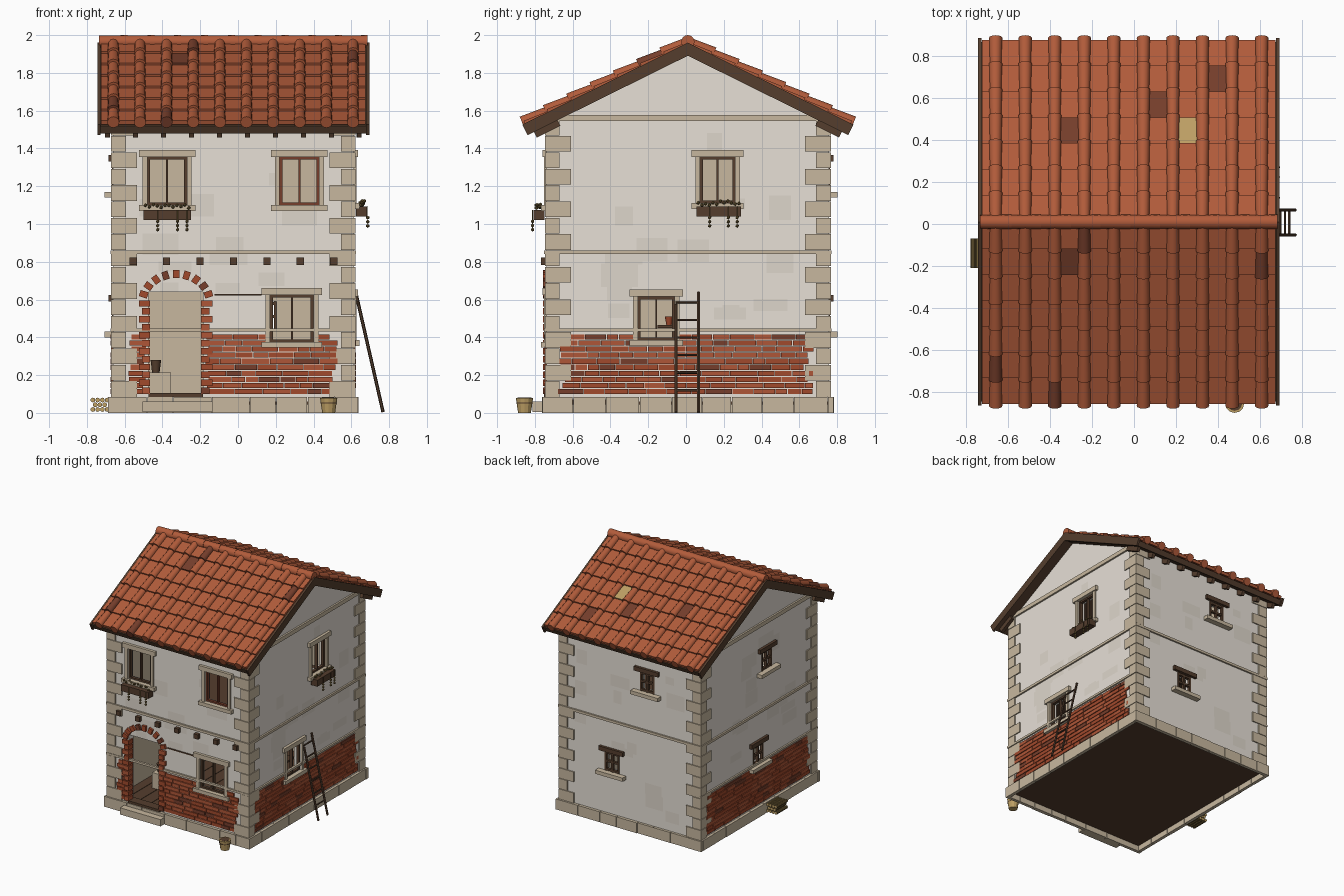
import bpy, bmesh, math, random
from mathutils import Matrix, Vector

random.seed(4)
if "Cube" in bpy.data.objects:
    bpy.data.objects.remove(bpy.data.objects["Cube"])

# Materials (stone stays last: the wall lining picks the last slot)
PALETTE = {"plaster": "E6DFD5", "plaster_patch": "DDD5CA", "brick": "A04B30", "dark_clay": "75402F",
           "roof_clay": "B05C3D", "dark_wood": "554031", "pale_wood": "BC9E64",
           "dry_leaf": "72603A", "light_brick": "AD573A", "stone": "C6B69D"}
MATS = []
for name, code in PALETTE.items():
    rgb = [(int(code[i:i + 2], 16) / 255) ** 2.2 for i in (0, 2, 4)]
    m = bpy.data.materials.new(name)
    m.use_nodes = True
    m.diffuse_color = (*rgb, 1)
    bsdf = m.node_tree.nodes["Principled BSDF"]
    bsdf.inputs["Base Color"].default_value = (*rgb, 1)
    bsdf.inputs["Roughness"].default_value = 0.9
    MATS.append(m)
PLASTER, PATCH, BRICK, DARK, TILE, WOOD, PALE, LEAF, LIGHT, STONE = range(len(MATS))

CX, CY, HX, HY = -0.025, 0.01, 0.638, 0.748
EAVE, APEX = 1.55, 1.92
CENTRE = Matrix.Translation((CX, CY, 0))


def finish(name, bm, smooth=False):
    mesh = bpy.data.meshes.new(name)
    bm.to_mesh(mesh)
    bm.free()
    for m in MATS:
        mesh.materials.append(m)
    ob = bpy.data.objects.new(name, mesh)
    bpy.context.collection.objects.link(ob)
    if smooth:
        bpy.ops.object.select_all(action='DESELECT')
        ob.select_set(True)
        bpy.context.view_layer.objects.active = ob
        bpy.ops.object.shade_smooth_by_angle(angle=math.radians(40))
    return ob


def paint(verts, mat):
    for f in {f for v in verts for f in v.link_faces}:
        f.material_index = mat


def box(bm, lo, hi, mat, M=Matrix()):
    lo, hi = Vector(lo), Vector(hi)
    T = M @ Matrix.Translation((lo + hi) / 2) @ Matrix.Diagonal((*(hi - lo), 1))
    paint(bmesh.ops.create_cube(bm, size=1, matrix=T)["verts"], mat)


def rod(bm, a, b, r1, r2, mat, M=Matrix(), seg=12):
    a, b = Vector(a), Vector(b)
    T = M @ Matrix.Translation((a + b) / 2) @ (b - a).to_track_quat('Z', 'Y').to_matrix().to_4x4()
    res = bmesh.ops.create_cone(bm, cap_ends=True, segments=seg, radius1=r1, radius2=r2,
                                depth=(b - a).length, matrix=T)
    paint(res["verts"], mat)


# Wall frames: local x along the wall, local y inward, z up
def frame(turn, depth):
    return CENTRE @ Matrix.Rotation(turn * math.pi / 2, 4, 'Z') @ Matrix.Translation((0, -depth, 0))


DOOR = (-0.45, -0.16, 0.09, 0.64)
SMALL = 0.065
WALLS = {  # frame, half length, large windows (u0, u1, z0, z1, frame colour), small windows (u, z)
    "front": (frame(0, HY), HX, [(-0.455, -0.245, 1.1, 1.355, WOOD), (0.245, 0.455, 1.1, 1.355, DARK),
                                 (0.195, 0.425, 0.375, 0.625, WOOD)], []),
    "left": (frame(1, HX), HY, [(0.065, 0.25, 1.11, 1.355, WOOD), (-0.265, -0.07, 0.385, 0.615, WOOD)], []),
    "back": (frame(2, HY), HX, [], [(0.155, 1.18), (-0.165, 0.44)]),
    "right": (frame(3, HX), HY, [], [(0.11, 1.18), (0.0, 0.44)]),
}


def inside(u, z, rects):
    return any(r[0] < u < r[1] and r[2] < z < r[3] for r in rects)


def wall_panel(name, M, half, holes, patches, gable):
    bm = bmesh.new()
    cuts = holes + patches
    us = sorted({-half, half, *[c[0] for c in cuts], *[c[1] for c in cuts]})
    zs = sorted({0.06, EAVE, *[c[2] for c in cuts], *[c[3] for c in cuts]})

    def face(pts, mat):
        bm.faces.new([bm.verts.new(M @ Vector((u, 0, z))) for u, z in pts]).material_index = mat
    for u0, u1 in zip(us, us[1:]):
        for z0, z1 in zip(zs, zs[1:]):
            u, z = (u0 + u1) / 2, (z0 + z1) / 2
            if not inside(u, z, holes):
                mat = PATCH if inside(u, z, patches) else PLASTER
                face([(u0, z0), (u1, z0), (u1, z1), (u0, z1)], mat)
    if gable:
        face([(-half, EAVE), (half, EAVE), (0, APEX)], PLASTER)
    bmesh.ops.remove_doubles(bm, verts=bm.verts, dist=1e-5)
    ob = finish(name, bm)
    sol = ob.modifiers.new("thickness", 'SOLIDIFY')
    sol.thickness, sol.offset, sol.material_offset = 0.06, -1, len(MATS)


def large_window(bm, M, u0, u1, z0, z1, mat):
    for a, b in ((u0 - 0.025, u0), (u1, u1 + 0.025)):
        box(bm, (a, -0.014, z0), (b, 0.03, z1), STONE, M)
    box(bm, (u0 - 0.045, -0.022, z1), (u1 + 0.045, 0.03, z1 + 0.037), STONE, M)
    box(bm, (u0 - 0.045, -0.03, z0 - 0.03), (u1 + 0.045, 0.03, z0), STONE, M)
    for a, b in ((u0, u0 + 0.015), (u1 - 0.015, u1), ((u0 + u1) / 2 - 0.005, (u0 + u1) / 2 + 0.005)):
        box(bm, (a, 0.005, z0), (b, 0.03, z1), mat, M)
    for z in (z0, z1 - 0.014):
        box(bm, (u0, 0.006, z), (u1, 0.029, z + 0.014), mat, M)


def small_window(bm, M, u, z):
    box(bm, (u - 0.11, -0.022, z + 0.15), (u + 0.11, 0.03, z + 0.185), WOOD, M)
    box(bm, (u - 0.125, -0.045, z - 0.04), (u + 0.125, 0.03, z - 0.01), STONE, M)
    for du in (-0.058, 0, 0.058):
        box(bm, (u + du - 0.008, -0.004, z - 0.01), (u + du + 0.008, 0.02, z + 0.15), WOOD, M)
    for dz in (0, 0.07, 0.138):
        box(bm, (u - SMALL, -0.003, z + dz - 0.008), (u + SMALL, 0.019, z + dz + 0.008), WOOD, M)


def clear(u0, u1, z0, z1, holes, pad):
    return not any(u1 > h[0] - pad and u0 < h[1] + pad and z1 > h[2] - pad and z0 < h[3] + pad for h in holes)


def brick_colour():
    return random.choices((BRICK, LIGHT, DARK), (6, 3, 1))[0]


# Walls, windows, brick courses, belts and plinth
plinth, belts = bmesh.new(), bmesh.new()
for side, (M, half, large, small) in WALLS.items():
    gable = side in ("left", "right")
    holes = [w[:4] for w in large] + [(u - SMALL, u + SMALL, z - 0.01, z + 0.15) for u, z in small]
    if side == "front":
        holes.append(DOOR)
    patches = []
    for i in range(14):
        u, z = random.uniform(-half + 0.1, half - 0.3), random.uniform(0.15 if side == "back" else 0.47, 1.38)
        patches.append((u, u + random.uniform(0.07, 0.2), z, z + random.uniform(0.05, 0.13)))
    wall_panel(side + "_wall", M, half, holes, patches, gable)

    bm = bmesh.new()
    for w in large:
        large_window(bm, M, *w)
    for w in small:
        small_window(bm, M, *w)
    finish(side + "_windows", bm)

    box(belts, (-half - 0.012, -0.013, 0.84), (half + 0.012, 0.02, 0.86), STONE, M)
    if side != "back":
        box(belts, (-half - 0.012, -0.013, 0.43), (half + 0.012, 0.005, 0.447), STONE, M)
        bm = bmesh.new()
        for row in range(10):
            z, u = 0.1 + row * 0.032, -half + random.uniform(0.06, 0.1)
            stop = half - random.uniform(0.08, 0.12)
            while u < stop - 0.02:
                w = min(random.uniform(0.06, 0.15), stop - u)
                while w > 0.02 and not clear(u, u + w, z, z + 0.027, holes, 0.012):
                    w -= 0.01
                if w > 0.02:
                    box(bm, (u, -random.uniform(0.007, 0.011), z), (u + w, 0.01, z + 0.027), brick_colour(), M)
                u += max(w, 0.01) + 0.003
        finish(side + "_bricks", bm)
    if gable:
        box(belts, (-half, -0.014, 1.545), (half, 0.02, 1.578), STONE, M)

    end = half + (0.025 if not gable else -0.005)
    u = -end
    while u < end:
        stop = u + random.uniform(0.13, 0.21)
        stop = end if end - stop < 0.08 else stop
        box(plinth, (u, -random.uniform(0.02, 0.025), 0), (stop - 0.004, 0.005, 0.085), STONE, M)
        u = stop
finish("plinth_blocks", plinth)
finish("belt_courses", belts)

# Corner stones, alternating long and short
bm = bmesh.new()
for sx in (-1, 1):
    for sy in (-1, 1):
        for row in range(17):
            lx, ly = (0.137, 0.078) if row % 2 == 0 else (0.078, 0.137)
            x, y, z = sx * (HX + 0.009), sy * (HY + 0.009), 0.085 + row * 0.0865
            xs, ys = sorted((x, x - sx * lx)), sorted((y, y - sy * ly))
            box(bm, (xs[0], ys[0], z), (xs[1], ys[1], z + 0.0825), STONE, CENTRE)
finish("corner_stones", bm)

# Floors
bm = bmesh.new()
box(bm, (-HX, -HY, 0.045), (HX, HY, 0.07), WOOD, CENTRE)
for i in range(12):
    box(bm, (-0.6 + i * 0.1, -0.71, 0.06), (-0.504 + i * 0.1, 0.71, 0.088), WOOD, CENTRE)
box(bm, (-0.6, -0.71, 0.81), (0.6, 0.71, 0.84), WOOD, CENTRE)
finish("floors", bm)

# Doorway: jamb bricks, arch, threshold, step
F = WALLS["front"][0]
bm = bmesh.new()
for i in range(12):
    w, z = (0.05 if i % 2 else 0.033), 0.1 + i * 0.042
    box(bm, (DOOR[0] - w, -0.018, z), (DOOR[0] + 0.01, 0.04, z + 0.034), brick_colour(), F)
    box(bm, (DOOR[1] - 0.01, -0.018, z), (DOOR[1] + w, 0.04, z + 0.034), brick_colour(), F)
for i in range(9):
    t = math.radians(18 + i * 18)
    A = F @ Matrix.Translation((-0.303 + 0.18 * math.cos(t), 0, 0.58 + 0.155 * math.sin(t)))
    A = A @ Matrix.Rotation(-t, 4, 'Y')
    box(bm, (-0.022, -0.02, -0.017), (0.022, 0.02, 0.017), DARK if i % 4 == 1 else BRICK, A)
box(bm, (DOOR[0], -0.015, 0.085), (DOOR[1], 0.06, 0.104), WOOD, F)
box(bm, (-0.48, -0.075, 0.005), (-0.11, 0, 0.06), STONE, F)
finish("doorway", bm)

# Beam ends and rail on the front
bm = bmesh.new()
for i in range(7):
    u = -0.53 + i * 0.177
    box(bm, (u - 0.019, -0.03, 0.784), (u + 0.019, 0.02, 0.822), WOOD, F)
box(bm, (-0.1, -0.008, 0.622), (0.15, 0.01, 0.63), WOOD, F)
finish("beam_ends", bm)

# Indoor block, pot and shelf
bm = bmesh.new()
box(bm, (-0.45, 0.3, 0.088), (-0.33, 0.5, 0.215), STONE, F)
rod(bm, (-0.41, 0.35, 0.215), (-0.41, 0.35, 0.28), 0.02, 0.028, WOOD, F)
box(bm, (0.45, -0.16, 0.45), (0.57, -0.06, 0.465), WOOD, CENTRE)
rod(bm, (0.51, -0.1, 0.465), (0.51, -0.1, 0.51), 0.014, 0.022, BRICK, CENTRE)
finish("indoor_things", bm, True)

# Flower boxes with trailing plants
for side, u0, u1, z in (("front", -0.475, -0.225, 1.02), ("left", 0.045, 0.28, 1.04)):
    M, bm = WALLS[side][0], bmesh.new()
    box(bm, (u0, -0.07, z), (u1, -0.012, z + 0.053), WOOD, M)

    def leaf(u, v, h, r):
        res = bmesh.ops.create_icosphere(bm, subdivisions=1, radius=r, matrix=M @ Matrix.Translation((u, v, h)))
        paint(res["verts"], LEAF)
    for i in range(12):
        u = u0 + (i + 0.5) * (u1 - u0) / 12
        leaf(u, random.uniform(-0.06, -0.03), z + random.uniform(0.06, 0.085), 0.01)
    for k in (0.3, 0.72, 0.92):
        u = u0 + k * (u1 - u0)
        rod(bm, (u, -0.074, z - 0.05), (u, -0.074, z + 0.055), 0.002, 0.002, LEAF, M, 5)
        for j in range(3):
            leaf(u, -0.074, z - 0.05 + j * 0.022, 0.01)
    finish(side + "_flower_box", bm)

# Roof: boards, rafter tails, pan tiles, cover tiles, ridge
SLOPE, ROWS, PITCH, STEP = math.atan(0.495), 7, 0.1375, 0.141
ODD_PANS = {(1, 2, 3): DARK, (1, 5, 4): DARK, (1, 7, 5): DARK, (1, 6, 3): PALE, (0, 2, 1): DARK}
ODD_COVERS = {(0, 3, 0), (0, 9, 1), (0, 0, 5), (0, 2, 6)}
boards, tiles = bmesh.new(), bmesh.new()
for back in (0, 1):
    R = Matrix.Translation((CX, CY, 1.96)) @ Matrix.Rotation(back * math.pi, 4, 'Z') @ Matrix.Rotation(SLOPE, 4, 'X')
    s = -1 if back else 1
    box(boards, (-0.705, -0.965, -0.058), (0.705, 0, -0.016), WOOD, R)
    for sx in (-1, 1):
        a, b = sorted((sx * 0.703, sx * 0.72))
        box(boards, (a, -0.978, -0.062), (b, 0, 0), WOOD, R)
    for i in range(10):
        x = -0.665 + i * 0.148
        box(boards, (x - 0.013, -0.94, -0.095), (x + 0.013, -0.8, -0.05), WOOD, R)
    for row in range(ROWS):
        tilt = R @ Matrix.Translation((0, -row * PITCH, 0)) @ Matrix.Rotation(-0.08, 4, 'X')
        for k in range(-1, 10):
            mid = -0.635 + k * STEP
            a, b = max(mid + 0.002, -0.7), min(mid + STEP - 0.002, 0.7)
            a, b = sorted((s * a, s * b))
            box(tiles, (a, -PITCH, -0.018), (b, 0.008, 0.004), ODD_PANS.get((back, k, row), TILE), tilt)
            if k >= 0:
                mat = DARK if (back, k, row) in ODD_COVERS else TILE
                rod(tiles, (s * mid, 0.006, 0.002), (s * mid, -PITCH - 0.012, 0), 0.027, 0.032, mat, tilt)
for i in range(10):
    x = -0.71 + i * 0.142
    rod(tiles, (x, 0, 1.965), (x + 0.15 if i < 9 else 0.71, 0, 1.965), 0.032, 0.035, TILE, CENTRE, 16)
finish("roof_boards", boards)
finish("roof_tiles", tiles, True)

# Ladder leaning on the side wall
bm = bmesh.new()
for y, t in ((-0.052, 0.9), (0.067, 1.0)):
    rod(bm, (0.768, y, 0.004), (0.768 - 0.145 * t, y, 0.64 * t), 0.009, 0.009, WOOD, seg=6)
for i in range(6):
    z = 0.12 + i * 0.093
    x = 0.768 - 0.145 * z / 0.64
    rod(bm, (x, -0.055, z), (x, 0.07, z), 0.006, 0.006, WOOD, seg=6)
finish("ladder", bm)

# Bucket by the front wall
bm = bmesh.new()
B = Matrix.Translation((0.48, -0.855, 0))
rod(bm, (0, 0, 0), (0, 0, 0.08), 0.034, 0.046, PALE, B)
rod(bm, (0, 0, 0.05), (0, 0, 0.056), 0.043, 0.044, WOOD, B)
rod(bm, (0, 0, 0.07), (0, 0, 0.081), 0.036, 0.036, WOOD, B)
finish("bucket", bm)

# Stacked logs: brown bark with pale cut ends
bm = bmesh.new()
for row in range(3):
    for i in range(4 - row % 2):
        x, z = -0.768 + i * 0.025 + (row % 2) * 0.012, 0.018 + row * 0.025
        rod(bm, (x, -0.21, z), (x, -0.07, z), 0.0125, 0.0125, LEAF, seg=10)
bm.normal_update()
for f in bm.faces:
    if abs(f.normal.y) > 0.9:
        f.material_index = PALE
finish("log_stack", bm)
